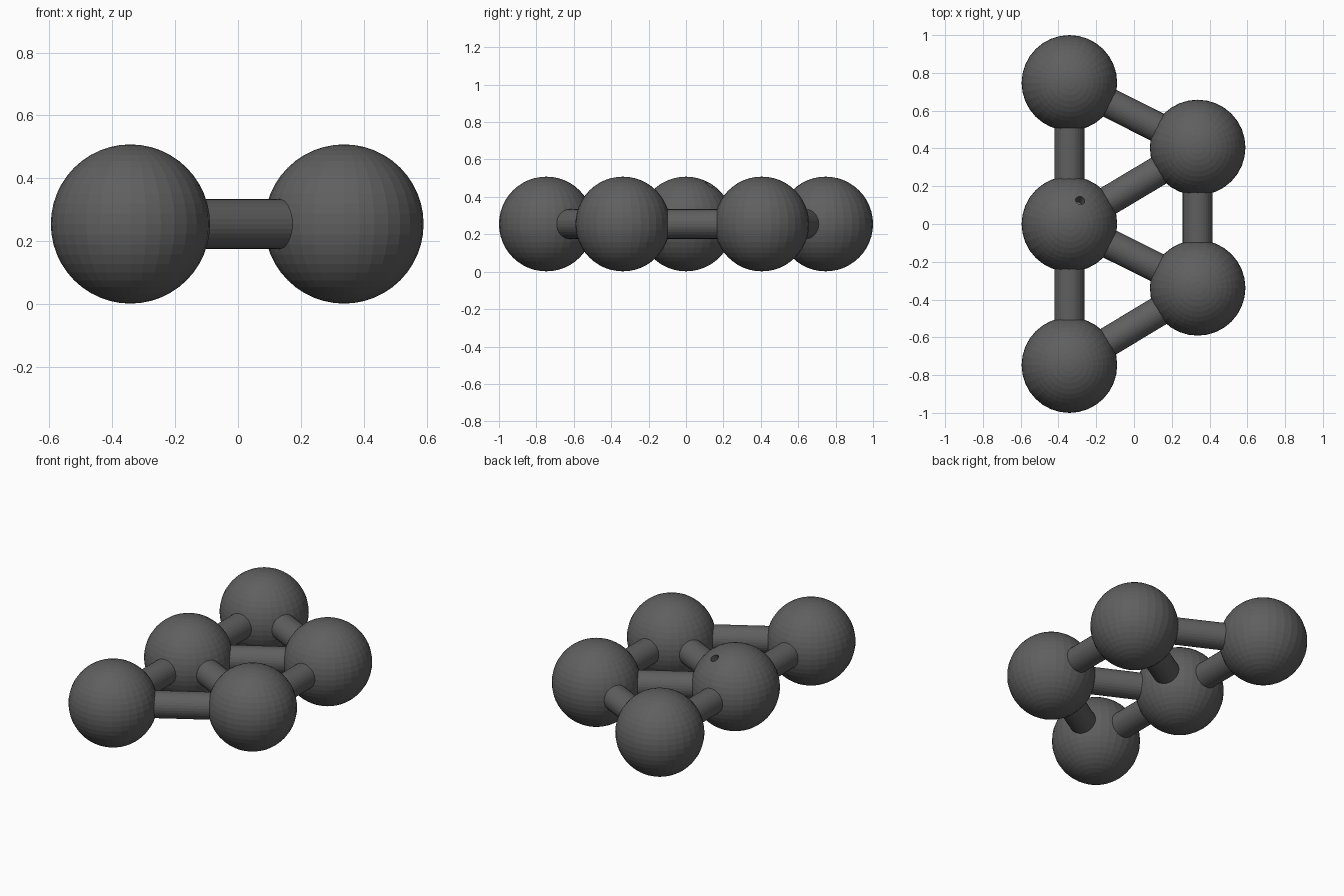
import bpy
from mathutils import Vector

if "Cube" in bpy.data.objects:
    bpy.data.objects.remove(bpy.data.objects["Cube"])

R, ROD, Z = 0.253, 0.079, 0.255

grey = bpy.data.materials.new("dark grey")
grey.diffuse_color = (0.115, 0.115, 0.115, 1)
grey.use_nodes = True
grey.node_tree.nodes["Principled BSDF"].inputs["Base Color"].default_value = grey.diffuse_color

# Centres of the five balls: three on the left, two on the right
balls = {
    "left_back": Vector((-0.342, 0.747, Z)),
    "left_middle": Vector((-0.342, 0.0, Z)),
    "left_front": Vector((-0.342, -0.747, Z)),
    "right_back": Vector((0.337, 0.405, Z)),
    "right_front": Vector((0.337, -0.338, Z)),
}
links = [("left_back", "left_middle"), ("left_middle", "left_front"),
         ("right_back", "right_front"), ("left_back", "right_back"),
         ("left_middle", "right_back"), ("left_middle", "right_front"),
         ("left_front", "right_front")]


def cylinder(name, a, b, radius, sides=32):
    d = b - a
    bpy.ops.mesh.primitive_cylinder_add(vertices=sides, radius=radius,
                                        depth=d.length, location=(a + b) / 2)
    ob = bpy.context.object
    ob.rotation_euler = d.to_track_quat('Z', 'Y').to_euler()
    ob.name = name
    ob.data.materials.append(grey)
    return ob


# Balls
for name, c in balls.items():
    bpy.ops.mesh.primitive_uv_sphere_add(segments=32, ring_count=24, radius=R, location=c)
    ob = bpy.context.object
    ob.name = name + "_ball"
    ob.data.materials.append(grey)
    balls[name + "_object"] = ob if name == "left_middle" else None
    if name == "left_middle":
        middle = ob
    del balls[name + "_object"]

# Rods, ending just under the ball surfaces
for a, b in links:
    p, q = balls[a], balls[b]
    inset = (q - p).normalized() * (R - 0.03)
    cylinder(f"rod_{a}_{b}", p + inset, q - inset, ROD)

# Small drilled hole in the middle ball
n = Vector((0.057, 0.125, 0.211)).normalized()
c = balls["left_middle"]
cutter = cylinder("hole_cutter", c + n * (R - 0.06), c + n * (R + 0.05), 0.025, 16)
cutter.hide_render = True
cutter.hide_set(True)
mod = middle.modifiers.new("hole", 'BOOLEAN')
mod.operation = 'DIFFERENCE'
mod.solver = 'EXACT'
mod.object = cutter
